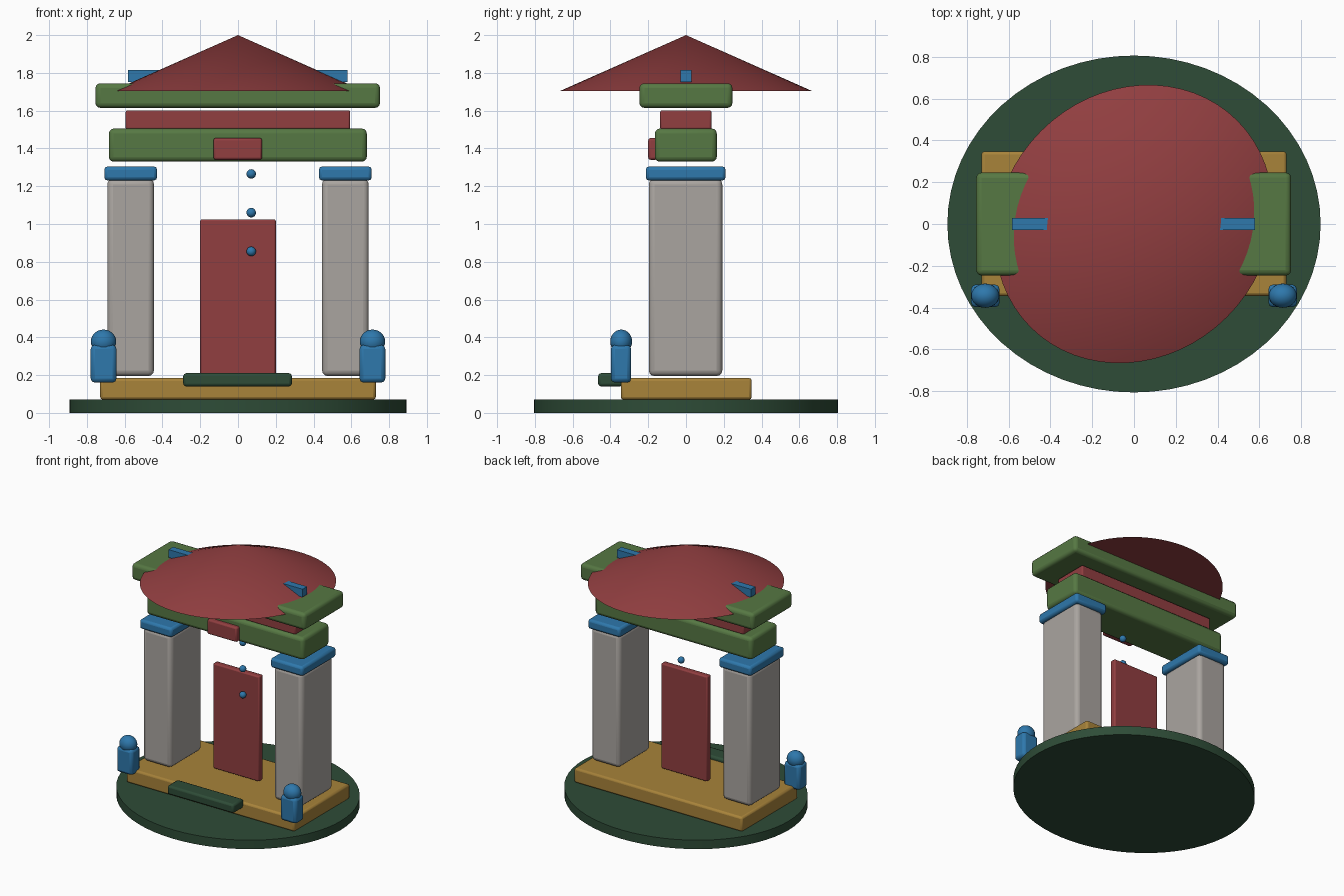
import bpy, math

if "Cube" in bpy.data.objects:
    bpy.data.objects.remove(bpy.data.objects["Cube"])


def material(name, r, g, b):
    lin = [((c / 255 + 0.055) / 1.055) ** 2.4 for c in (r, g, b)]
    m = bpy.data.materials.new(name)
    m.diffuse_color = (*lin, 1)
    m.use_nodes = True
    m.node_tree.nodes["Principled BSDF"].inputs["Base Color"].default_value = m.diffuse_color
    return m


RED = material("lacquer red", 145, 62, 64)
GREEN = material("beam green", 86, 120, 67)
MOSS = material("dark moss green", 46, 76, 55)
GOLD = material("ochre", 168, 131, 58)
BLUE = material("blue", 46, 120, 172)
STONE = material("stone grey", 170, 165, 160)


def finish(name, mat, smooth=30):
    ob = bpy.context.object
    ob.name = name
    ob.data.materials.append(mat)
    bpy.ops.object.transform_apply(location=False, rotation=True, scale=True)
    bpy.ops.object.shade_smooth_by_angle(angle=math.radians(smooth))
    return ob


def box(name, mat, x, y, z, bevel=0.02, segments=2):
    """Rounded box given by its (min, max) ranges."""
    rng = (x, y, z)
    bpy.ops.mesh.primitive_cube_add(size=1, location=[(a + b) / 2 for a, b in rng])
    bpy.context.object.scale = [b - a for a, b in rng]
    ob = finish(name, mat)
    if bevel:
        mod = ob.modifiers.new("rounded edges", 'BEVEL')
        mod.width, mod.segments = bevel, segments
    return ob


def ball(name, mat, loc, radii):
    bpy.ops.mesh.primitive_uv_sphere_add(segments=24, ring_count=14, radius=1, location=loc)
    bpy.context.object.scale = radii
    return finish(name, mat, 60)


# Oval ground disc
bpy.ops.mesh.primitive_cylinder_add(vertices=64, radius=1, depth=0.07, location=(0, 0, 0.035))
bpy.context.object.scale = (0.893, 0.806, 1)
finish("ground_disc", MOSS)

# Platform, front step and door
box("platform", GOLD, (-0.73, 0.73), (-0.345, 0.348), (0.07, 0.185), 0.015)
box("front_step", MOSS, (-0.29, 0.285), (-0.465, -0.335), (0.14, 0.21), 0.015)
box("door", RED, (-0.2, 0.2), (-0.025, 0.025), (0.2, 1.025), 0.01)

# Pillars with caps, and guardian figures on both sides
for side, s in (("left", -1), ("right", 1)):
    def span(a, b):
        return tuple(sorted((s * a, s * b)))
    box(side + "_pillar", STONE, span(0.445, 0.692), (-0.197, 0.192), (0.195, 1.24), 0.03, 3)
    box(side + "_pillar_cap", BLUE, span(0.428, 0.708), (-0.213, 0.21), (1.23, 1.305), 0.018)
    box(side + "_guardian_body", BLUE, span(0.643, 0.78), (-0.398, -0.29), (0.16, 0.36), 0.022)
    ball(side + "_guardian_head", BLUE, (s * 0.712, -0.343, 0.378), (0.067, 0.058, 0.063))

# Studs in a column in front of the door
for i, z in enumerate((0.855, 1.06, 1.265)):
    ball("stud_%d" % (i + 1), BLUE, (0.07, -0.04, z), (0.025,) * 3)

# Stacked beams and plaque
box("lower_beam", GREEN, (-0.684, 0.682), (-0.165, 0.163), (1.33, 1.505), 0.026, 3)
box("plaque", RED, (-0.13, 0.128), (-0.2, -0.15), (1.34, 1.455), 0.012)
box("middle_beam", RED, (-0.595, 0.594), (-0.137, 0.135), (1.5, 1.602), 0.01)
box("upper_beam", GREEN, (-0.755, 0.752), (-0.247, 0.246), (1.615, 1.745), 0.026, 3)
box("ridge_bar", BLUE, (-0.583, 0.58), (-0.028, 0.028), (1.753, 1.815), 0)

# Oval cone roof, its long axis on the diagonal
bpy.ops.mesh.primitive_cone_add(vertices=64, radius1=1, radius2=0, depth=0.295,
                                location=(0, 0, 1.8525), rotation=(0, 0, math.radians(45)))
bpy.context.object.scale = (0.70, 0.63, 1)
finish("cone_roof", RED, 25)
